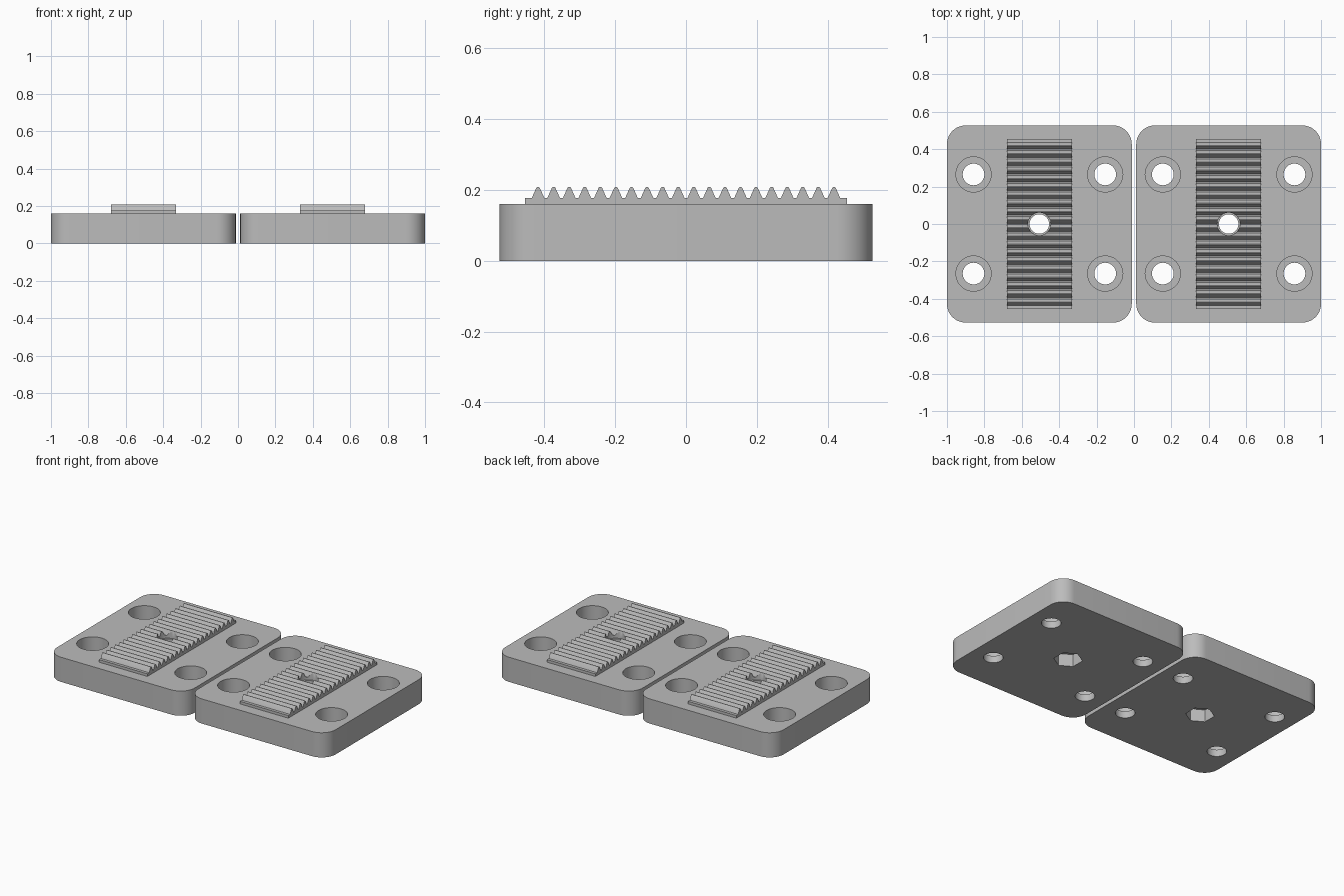
import bpy, bmesh, math

if "Cube" in bpy.data.objects:
    bpy.data.objects.remove(bpy.data.objects["Cube"])

GREY = bpy.data.materials.new("plain grey")
GREY.diffuse_color = (0.5, 0.5, 0.5, 1)
GREY.use_nodes = True
GREY.node_tree.nodes["Principled BSDF"].inputs["Base Color"].default_value = GREY.diffuse_color

PLATE_X, HALF_W, HALF_L, THICK, CORNER = 0.506, 0.494, 0.527, 0.16, 0.1
RACK_HALF_W, RACK_HALF_L, RACK_Z, TIP_Z = 0.174, 0.455, 0.177, 0.209
TEETH, PITCH = 20, 0.044


def prism(name, points, direction):
    """Extrude a closed outline of 3D points along a direction."""
    bm = bmesh.new()
    face = bm.faces.new([bm.verts.new(p) for p in points])
    new = bmesh.ops.extrude_face_region(bm, geom=[face])["geom"]
    bmesh.ops.translate(bm, vec=direction,
                        verts=[v for v in new if isinstance(v, bmesh.types.BMVert)])
    bmesh.ops.recalc_face_normals(bm, faces=bm.faces)
    mesh = bpy.data.meshes.new(name)
    bm.to_mesh(mesh)
    bm.free()
    mesh.materials.append(GREY)
    obj = bpy.data.objects.new(name, mesh)
    bpy.context.collection.objects.link(obj)
    return obj


def post(name, x, y, radius, z0, z1, sides=48, turn=0.0):
    """Upright round or many-sided post."""
    ring = [(x + radius * math.cos(turn + math.tau * i / sides),
             y + radius * math.sin(turn + math.tau * i / sides), z0) for i in range(sides)]
    return prism(name, ring, (0, 0, z1 - z0))


def combine(target, tool, operation):
    """Apply a boolean and discard the tool."""
    tool.hide_render = True
    mod = target.modifiers.new(operation.lower(), "BOOLEAN")
    mod.operation, mod.object, mod.solver = operation, tool, "EXACT"
    bpy.context.view_layer.objects.active = target
    bpy.ops.object.modifier_apply(modifier=mod.name)
    bpy.data.objects.remove(tool)


def clamp_plate(name, cx):
    # Rounded rectangular plate
    outline = []
    for k, (sx, sy) in enumerate([(1, 1), (-1, 1), (-1, -1), (1, -1)]):
        for i in range(13):
            a = math.radians(90 * k + 7.5 * i)
            outline.append((cx + sx * (HALF_W - CORNER) + CORNER * math.cos(a),
                            sy * (HALF_L - CORNER) + CORNER * math.sin(a), 0))
    plate = prism(name, outline, (0, 0, THICK))

    # Toothed rack, slightly sunk into the plate before merging
    x0 = cx - RACK_HALF_W
    profile = [(x0, -RACK_HALF_L, THICK - 0.02), (x0, -RACK_HALF_L, RACK_Z)]
    for i in range(TEETH):
        y = (i - (TEETH - 1) / 2) * PITCH
        profile += [(x0, y + dy, z) for dy, z in
                    [(-0.018, RACK_Z), (-0.005, TIP_Z - 0.003), (-0.002, TIP_Z),
                     (0.002, TIP_Z), (0.005, TIP_Z - 0.003), (0.018, RACK_Z)]]
    profile += [(x0, RACK_HALF_L, RACK_Z), (x0, RACK_HALF_L, THICK - 0.02)]
    combine(plate, prism("rack", profile, (2 * RACK_HALF_W, 0, 0)), "UNION")

    # Four counterbored screw holes
    for sx in (-1, 1):
        for sy in (-1, 1):
            x, y = cx + sx * 0.352, sy * 0.265
            combine(plate, post("screw_hole", x, y, 0.058, -0.1, 0.3), "DIFFERENCE")
            combine(plate, post("counterbore", x, y, 0.094, 0.045, 0.3), "DIFFERENCE")

    # Central bolt hole, wider through the rack, with a hexagonal nut pocket below
    combine(plate, post("bolt_hole", cx, 0, 0.052, -0.1, 0.3), "DIFFERENCE")
    combine(plate, post("bolt_clearance", cx, 0, 0.061, THICK, 0.3), "DIFFERENCE")
    combine(plate, post("nut_pocket", cx, 0, 0.086, -0.1, 0.08, 6, math.pi / 6), "DIFFERENCE")

    bpy.ops.object.select_all(action="DESELECT")
    plate.select_set(True)
    bpy.context.view_layer.objects.active = plate
    bpy.ops.object.shade_smooth_by_angle(angle=math.radians(25))


clamp_plate("left_toothed_plate", -PLATE_X)
clamp_plate("right_toothed_plate", PLATE_X)
